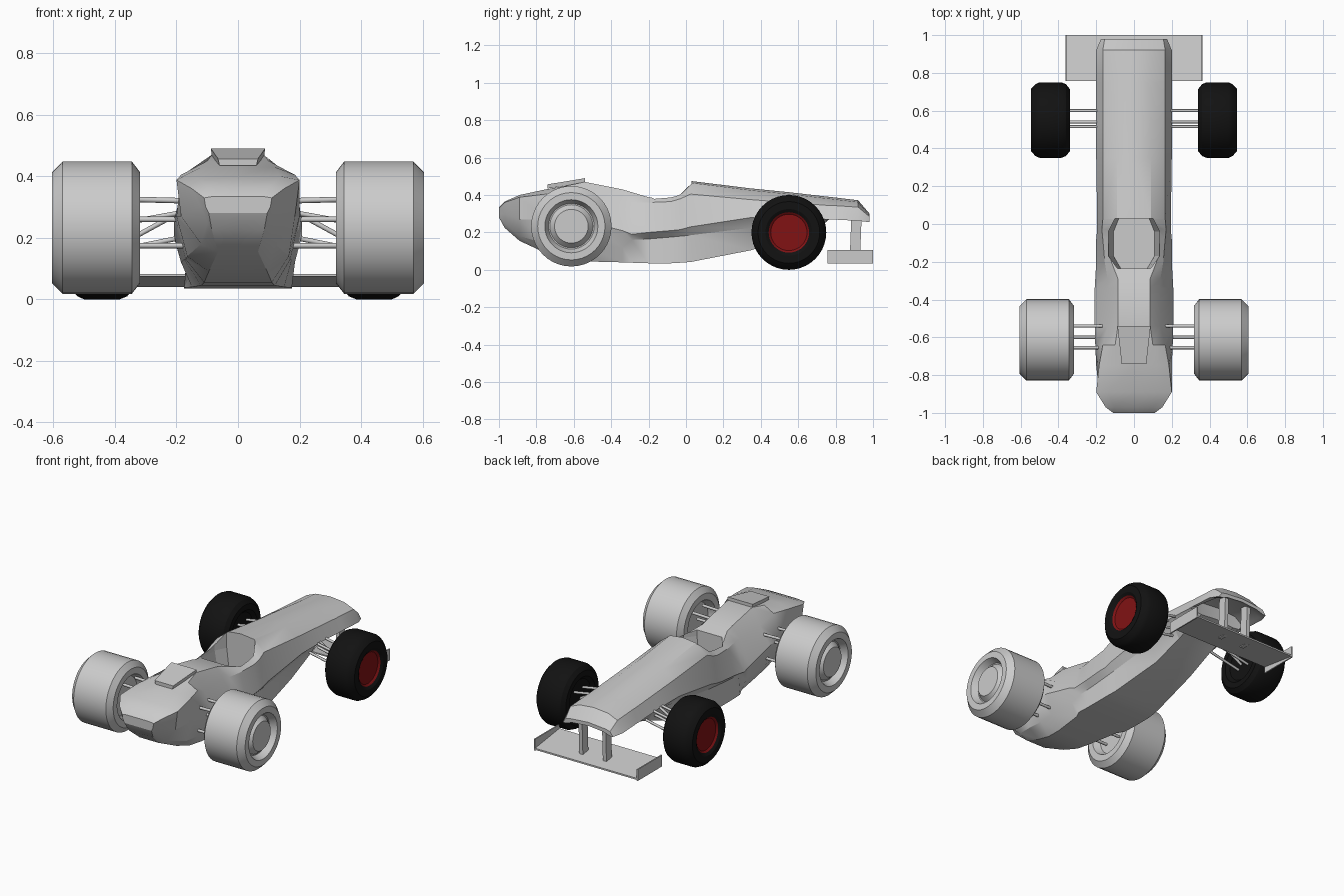
import bpy, bmesh, math
from mathutils import Vector

if "Cube" in bpy.data.objects:
    bpy.data.objects.remove(bpy.data.objects["Cube"])


def material(name, rgb):
    m = bpy.data.materials.new(name)
    m.diffuse_color = (*rgb, 1)
    m.use_nodes = True
    m.node_tree.nodes["Principled BSDF"].inputs["Base Color"].default_value = m.diffuse_color
    return m


GREY = material("light grey", (0.6, 0.6, 0.6))
BLACK = material("tyre black", (0.006, 0.006, 0.006))
RED = material("hub red", (0.22, 0.006, 0.007))


def make(name, verts, faces, mats=(GREY,), smooth=None):
    me = bpy.data.meshes.new(name)
    me.from_pydata(verts, [], faces)
    bm = bmesh.new()
    bm.from_mesh(me)
    bmesh.ops.recalc_face_normals(bm, faces=bm.faces)
    bm.to_mesh(me)
    bm.free()
    ob = bpy.data.objects.new(name, me)
    bpy.context.collection.objects.link(ob)
    for m in mats:
        me.materials.append(m)
    if smooth:
        bpy.ops.object.select_all(action='DESELECT')
        ob.select_set(True)
        bpy.context.view_layer.objects.active = ob
        bpy.ops.object.shade_smooth_by_angle(angle=math.radians(smooth))
    return ob


def loft(name, rings, **kw):
    n = len(rings[0])
    faces = [(i * n + j, i * n + (j + 1) % n, (i + 1) * n + (j + 1) % n, (i + 1) * n + j)
             for i in range(len(rings) - 1) for j in range(n)]
    faces += [tuple(range(n)), tuple(range((len(rings) - 1) * n, len(rings) * n))]
    return make(name, [p for r in rings for p in r], faces, **kw)


# body: y, then half-section points from deck edge down to floor edge
tail = [
    (-1.0, .08, .335, .11, .33, .105, .30, .10, .29, .095, .28),
    (-.97, .10, .365, .15, .36, .12, .30, .10, .25, .085, .225),
    (-.89, .14, .40, .20, .388, .185, .27, .12, .18, .065, .155),
    (-.75, .12, .43, .185, .405, .20, .27, .165, .14, .095, .09),
    (-.64, .10, .45, .165, .415, .205, .27, .17, .13, .11, .055),
    (-.54, .085, .47, .14, .37, .208, .26, .175, .13, .12, .045),
    (-.34, .085, .43, .14, .36, .208, .21, .185, .12, .15, .04),
    (-.29, .085, .415, .14, .36, .205, .19, .165, .16, .175, .038),
    (-.20, .12, .388, .155, .36, .20, .20, .165, .165, .175, .035),
    (-.08, .135, .387, .165, .365, .20, .21, .165, .175, .175, .035),
]
nose = [
    (-.03, .12, .41, .17, .38, .195, .215, .165, .18, .172, .038),
    (.025, .09, .465, .165, .405, .195, .23, .165, .185, .165, .042),
    (.35, .09, .425, .165, .375, .20, .28, .16, .225, .13, .105),
    (.55, .09, .405, .165, .36, .20, .28, .16, .25, .12, .18),
    (.75, .09, .382, .165, .345, .20, .27, .165, .26, .12, .255),
    (.77, .09, .38, .165, .345, .20, .27, .175, .28, .12, .32),
    (.92, .10, .362, .165, .335, .20, .262, .175, .27, .12, .30),
    (.98, .12, .292, .155, .285, .175, .255, .155, .255, .11, .27),
]
rings = []
for s in tail + nose:
    y = s[0]
    half = [(s[k], s[k + 1]) for k in range(1, 11, 2)]
    crown = .01 if y > 0 else 0
    top, low = (0, half[0][1] + crown), (0, half[-1][1] + crown)
    ring = [top] + half + [low] + [(-x, z) for x, z in reversed(half)]
    rings.append([(x, y, z) for x, z in ring])
body = loft("body_shell", rings, smooth=28)

# cockpit opening
hole = [(.1, .03), (.135, -.04), (.135, -.17), (.088, -.235)]
hole += [(-x, y) for x, y in reversed(hole)]
cutter = loft("cockpit_cutter", [[(x * f, y, z) for x, y in hole] for z, f in ((.2, .8), (.36, 1), (.6, 1))])
cutter.hide_render = True
cutter.hide_set(True)
mod = body.modifiers.new("cockpit", 'BOOLEAN')
mod.object = cutter
mod.operation = 'DIFFERENCE'
mod.solver = 'EXACT'

# engine cover scoop plate
loft("engine_cover_plate", [
    [(-.06, -.74, .435), (.06, -.74, .435), (.065, -.74, .457), (-.065, -.74, .457)],
    [(-.085, -.54, .465), (.085, -.54, .465), (.088, -.54, .49), (-.088, -.54, .49)]])


def wheel(name, side, y, z, profile, mats, hub_from):
    """Turn a (x, radius) profile round the axle."""
    n = 40
    r = [[(side * x, y + rad * math.cos(2 * math.pi * k / n), z + rad * math.sin(2 * math.pi * k / n))
          for k in range(n)] for x, rad in profile]
    ob = loft(name, r, mats=mats, smooth=25)
    if hub_from:
        for f in ob.data.polygons:
            c = f.center
            if math.hypot(c.y - y, c.z - z) < hub_from and abs(c.x) > .4:
                f.material_index = 1
    return ob


def rod(name, a, b, r=.009):
    a, b = Vector(a), Vector(b)
    q = (b - a).to_track_quat('Z', 'Y')
    pts = [[p + q @ Vector((r * math.cos(k * math.pi / 4), r * math.sin(k * math.pi / 4), 0))
            for k in range(8)] for p in (a, b)]
    return loft(name, pts, smooth=50)


def box(name, x0, x1, prof):
    """Extrude a (y, z) outline sideways."""
    return loft(name, [[(x, y, z) for y, z in prof] for x in (x0, x1)])


big = [(.36, .12), (.318, .14), (.318, .18), (.345, .215), (.57, .215), (.605, .18), (.605, .142),
       (.565, .122), (.565, .115), (.595, .09)]
small = [(.36, .11), (.34, .13), (.34, .165), (.36, .19), (.385, .2), (.50, .2), (.522, .19), (.545, .165),
         (.545, .125), (.535, .108), (.525, .097)]

for side, tag in ((1, "right"), (-1, "left")):
    wheel("large_wheel_" + tag, side, -.613, .233, big, (GREY,), 0)
    wheel("small_wheel_" + tag, side, .55, .2, small, (BLACK, RED), .11)
    # suspension arms: y and z at the body, then y and z at the wheel
    for i, (y0, z0, y1, z1) in enumerate([(-.54, .32, -.54, .325), (-.60, .26, -.60, .26),
                                          (-.655, .32, -.655, .325), (-.655, .175, -.655, .175),
                                          (-.54, .175, -.54, .175)]):
        rod(f"large_wheel_arm_{tag}_{i}", (side * .155, y0, z0), (side * .34, y1, z1))
    for i, (y0, z0, y1, z1) in enumerate([(.60, .29, .60, .25), (.515, .29, .515, .25), (.54, .31, .54, .19),
                                          (.60, .21, .60, .165), (.515, .21, .515, .165)]):
        rod(f"small_wheel_arm_{tag}_{i}", (side * .14, y0, z0), (side * .36, y1, z1), .008)
    # wing struts and end plates
    box("wing_strut_" + tag, side * .07, side * .095, [(.875, .05), (.93, .05), (.94, .31), (.885, .31)])
    box("wing_end_plate_" + tag, side * .355, side * .363, [(.757, .035), (1, .035), (1, .107), (.757, .107)])

# wing plane, tilted with its leading edge low
box("wing_plane", -.36, .36, [(.757, .075), (.757, .083), (1, .05), (1, .04)])
